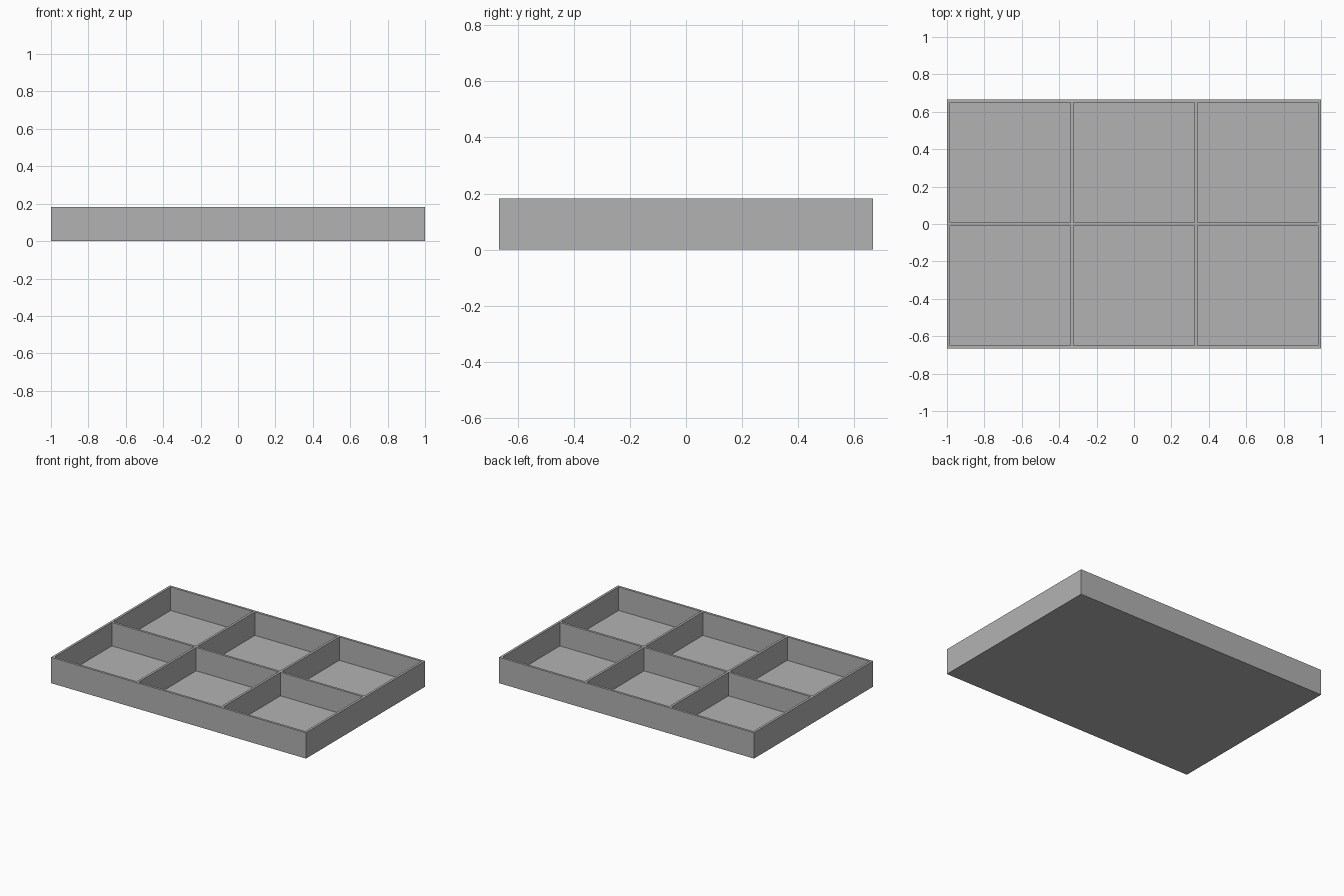
import bpy
import bmesh
from mathutils import Vector

if "Cube" in bpy.data.objects:
    bpy.data.objects.remove(bpy.data.objects["Cube"], do_unlink=True)

# Tray dimensions
LENGTH, DEPTH, HEIGHT = 2.0, 4 / 3, 0.183
WALL = 1 / 60
FLOOR = 1 / 60
COLUMNS, ROWS = 3, 2


def pocket_spans(size, count):
    """Start and end of each pocket along one axis, with equal walls between."""
    width = (size - WALL * (count + 1)) / count
    starts = [-size / 2 + WALL + i * (width + WALL) for i in range(count)]
    return [(s, s + width) for s in starts]


def inside(value, spans):
    return any(a < value < b for a, b in spans)


def top_faces(bm):
    return [f for f in bm.faces if f.calc_center_median().z > HEIGHT - 0.001]


# Solid block standing on the ground
bm = bmesh.new()
bmesh.ops.create_cube(bm, size=1)
bmesh.ops.scale(bm, vec=(LENGTH, DEPTH, HEIGHT), verts=bm.verts)
bmesh.ops.translate(bm, vec=(0, 0, HEIGHT / 2), verts=bm.verts)

# Score the wall lines into the top face only
columns = pocket_spans(LENGTH, COLUMNS)
rows = pocket_spans(DEPTH, ROWS)
for axis, spans in ((Vector((1, 0, 0)), columns), (Vector((0, 1, 0)), rows)):
    for position in (p for span in spans for p in span):
        faces = top_faces(bm)
        edges = list({e for f in faces for e in f.edges})
        verts = list({v for f in faces for v in f.verts})
        bmesh.ops.bisect_plane(bm, geom=verts + edges + faces,
                               plane_co=axis * position, plane_no=axis)

# Sink the compartments down to the floor
pockets = []
for face in top_faces(bm):
    centre = face.calc_center_median()
    if inside(centre.x, columns) and inside(centre.y, rows):
        pockets.append(face)
sunk = bmesh.ops.extrude_discrete_faces(bm, faces=pockets)["faces"]
for face in sunk:
    bmesh.ops.translate(bm, vec=(0, 0, FLOOR - HEIGHT), verts=face.verts)
bmesh.ops.recalc_face_normals(bm, faces=bm.faces)

mesh = bpy.data.meshes.new("divided_tray")
bm.to_mesh(mesh)
bm.free()
tray = bpy.data.objects.new("divided_tray", mesh)
bpy.context.collection.objects.link(tray)

# Plain grey finish
grey = bpy.data.materials.new("plain_grey")
grey.use_nodes = True
colour = (0.448, 0.448, 0.448, 1)
grey.diffuse_color = colour
grey.node_tree.nodes["Principled BSDF"].inputs["Base Color"].default_value = colour
mesh.materials.append(grey)
